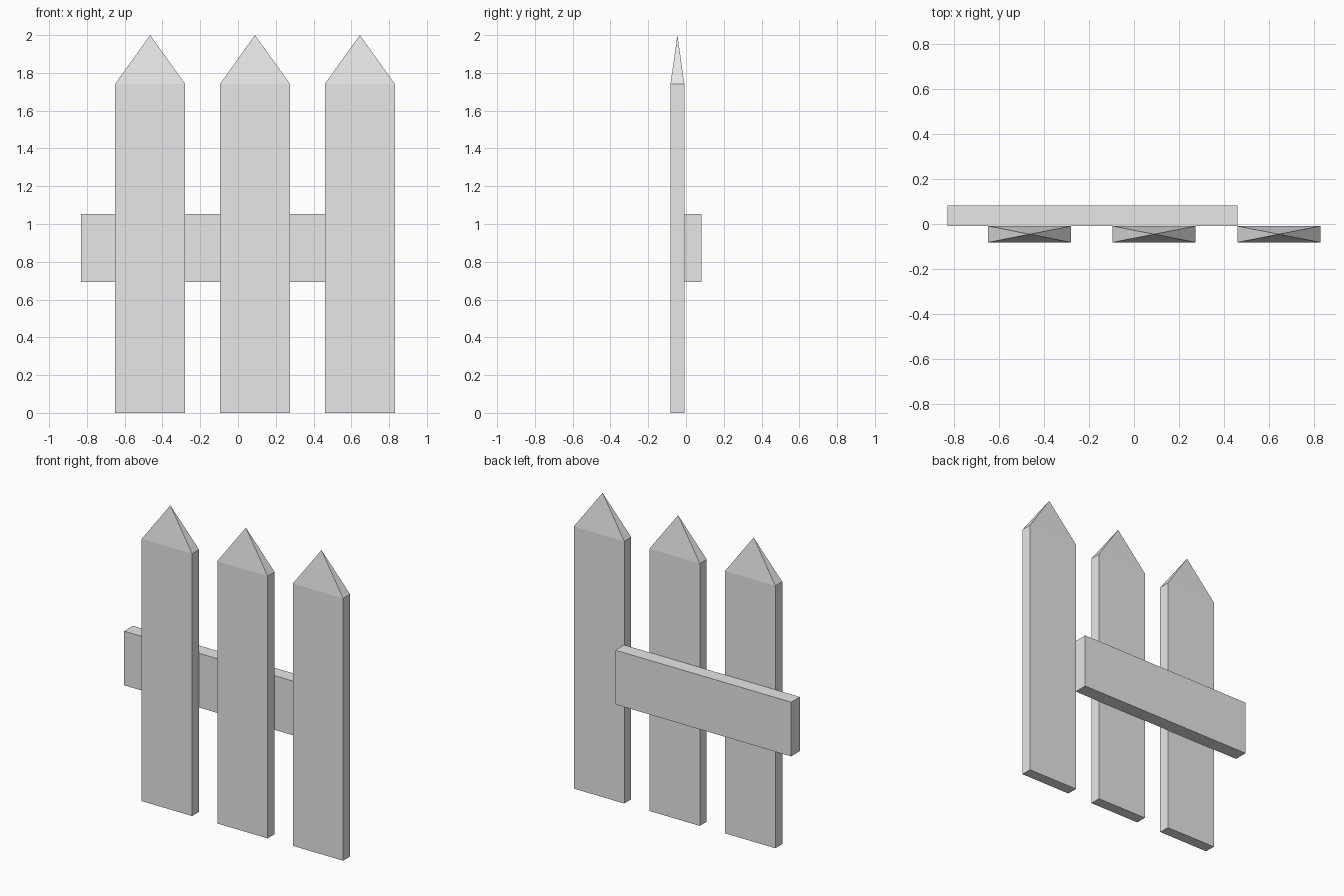
import bpy
import bmesh

cube = bpy.data.objects.get("Cube")
if cube:
    bpy.data.objects.remove(cube, do_unlink=True)

grey = bpy.data.materials.new("light grey")
grey.use_nodes = True
grey.diffuse_color = (0.8, 0.8, 0.8, 1)
grey.node_tree.nodes["Principled BSDF"].inputs["Base Color"].default_value = (0.8, 0.8, 0.8, 1)


def board(name, low, high, tip=None):
    """Box between two corners; an optional tip height turns the top into a pyramid."""
    bm = bmesh.new()
    bmesh.ops.create_cube(bm, size=1)
    for v in bm.verts:
        v.co = [low[i] if v.co[i] < 0 else high[i] for i in range(3)]
    if tip:
        bm.normal_update()
        top = max(bm.faces, key=lambda f: f.normal.z)
        peak = bmesh.ops.poke(bm, faces=[top])["verts"][0]
        peak.co.z = tip
    mesh = bpy.data.meshes.new(name)
    bm.to_mesh(mesh)
    bm.free()
    mesh.materials.append(grey)
    obj = bpy.data.objects.new(name, mesh)
    bpy.context.collection.objects.link(obj)
    return obj


FRONT, JOINT, BACK = -0.082, -0.009, 0.082
WIDTH = 0.37

# Three pointed pickets
for side, x in (("right", -0.465), ("middle", 0.09), ("left", 0.645)):
    board(side + "_picket", (x - WIDTH / 2, FRONT, 0),
          (x + WIDTH / 2, JOINT, 1.742), tip=2)

# Cross rail behind the pickets, ending at the edge of the left picket
board("cross_rail", (-0.83, JOINT, 0.693), (0.462, BACK, 1.053))
